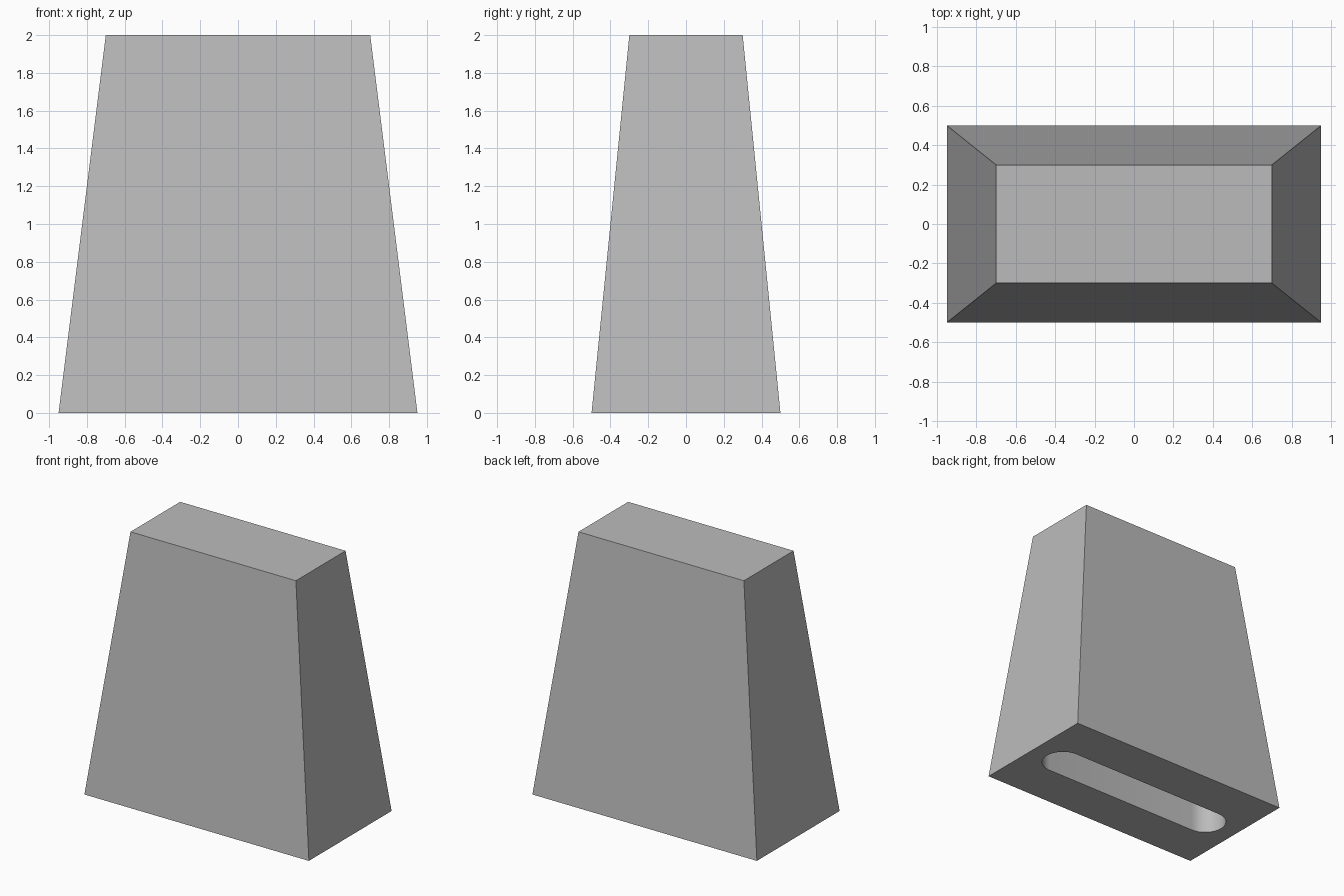
import bpy
import bmesh
from math import cos, sin, pi, radians

if "Cube" in bpy.data.objects:
    bpy.data.objects.remove(bpy.data.objects["Cube"], do_unlink=True)

grey = bpy.data.materials.new("mid grey")
grey.use_nodes = True
grey.diffuse_color = (0.5, 0.5, 0.5, 1)
grey.node_tree.nodes["Principled BSDF"].inputs["Base Color"].default_value = (0.5, 0.5, 0.5, 1)


def loft(name, lower, upper, z0, z1):
    """Closed solid between two outlines with the same number of points."""
    bm = bmesh.new()
    a = [bm.verts.new((x, y, z0)) for x, y in lower]
    b = [bm.verts.new((x, y, z1)) for x, y in upper]
    n = len(a)
    bm.faces.new(a[::-1])
    bm.faces.new(b)
    for i in range(n):
        j = (i + 1) % n
        bm.faces.new((a[i], a[j], b[j], b[i]))
    mesh = bpy.data.meshes.new(name)
    bm.to_mesh(mesh)
    bm.free()
    mesh.materials.append(grey)
    obj = bpy.data.objects.new(name, mesh)
    bpy.context.collection.objects.link(obj)
    return obj


def rectangle(hx, hy):
    return [(-hx, -hy), (hx, -hy), (hx, hy), (-hx, hy)]


def stadium(half_straight, radius, steps=16):
    points = []
    for side, start in ((1, -pi / 2), (-1, pi / 2)):
        for i in range(steps + 1):
            t = start + pi * i / steps
            points.append((side * half_straight + radius * cos(t), radius * sin(t)))
    return points


# Tapered block
body = loft("tapered_body", rectangle(0.95, 0.5), rectangle(0.7, 0.3), 0, 2)

# Round-ended slot in the underside
outline = stadium(0.67, 0.15)
cutter = loft("slot_cutter", outline, outline, -0.1, 1.0)
cutter.hide_render = True

cut = body.modifiers.new("slot", "BOOLEAN")
cut.operation = "DIFFERENCE"
cut.solver = "EXACT"
cut.object = cutter

bpy.ops.object.select_all(action="DESELECT")
body.select_set(True)
bpy.context.view_layer.objects.active = body
bpy.ops.object.modifier_apply(modifier=cut.name)
bpy.data.objects.remove(cutter, do_unlink=True)

# Smooth slot ends, crisp body edges
bpy.ops.object.shade_smooth_by_angle(angle=radians(30))
